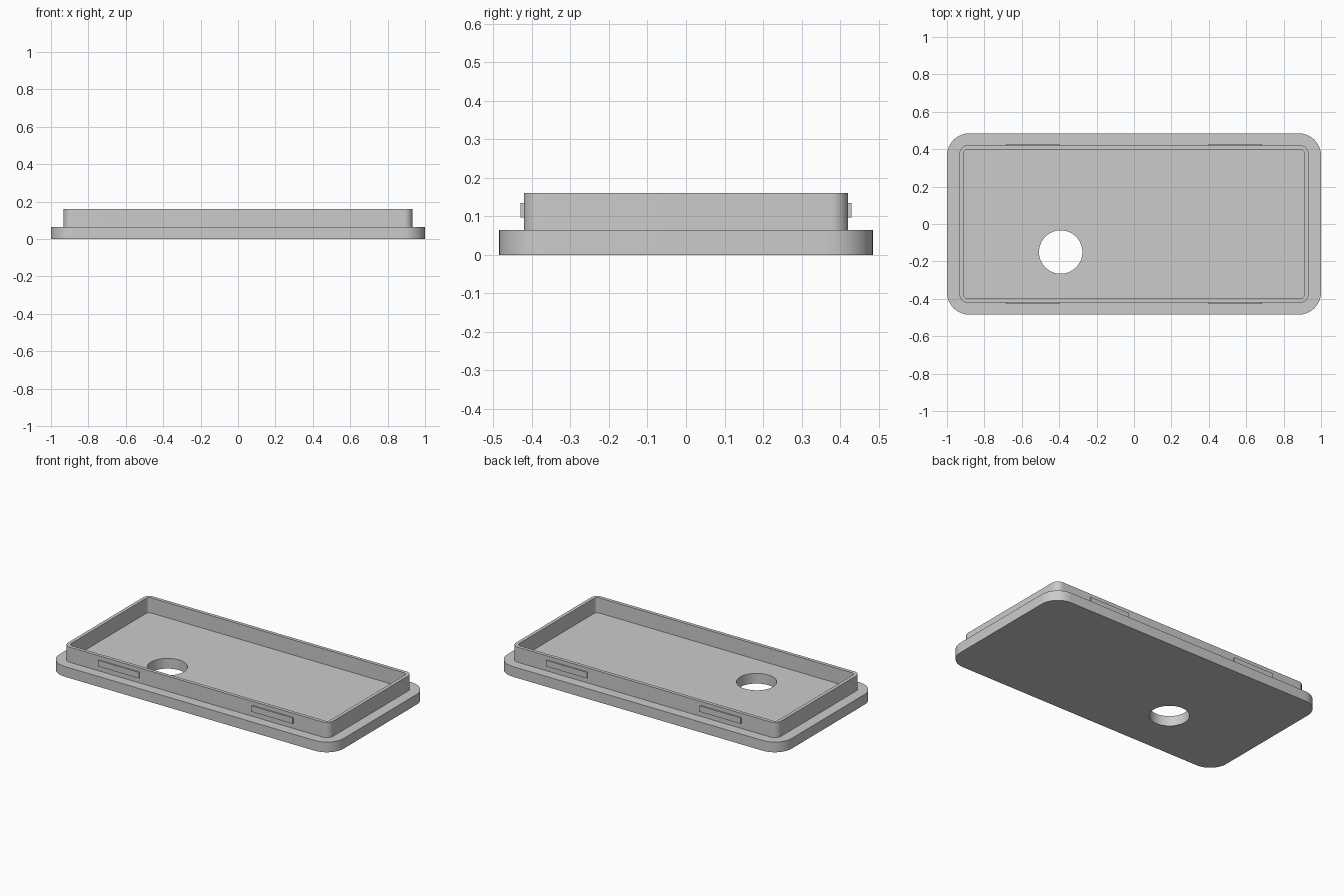
import bpy, bmesh
from math import sin, cos, pi, radians

cube = bpy.data.objects.get("Cube")
if cube:
    bpy.data.objects.remove(cube, do_unlink=True)

grey = bpy.data.materials.new("light grey plastic")
grey.use_nodes = True
colour = (0.6, 0.6, 0.6, 1)
grey.diffuse_color = colour
grey.node_tree.nodes["Principled BSDF"].inputs["Base Color"].default_value = colour


def rounded_rect(hx, hy, r, steps=12):
    """Outline of a rectangle with rounded corners, counter-clockwise."""
    points = []
    for i, (sx, sy) in enumerate([(1, 1), (-1, 1), (-1, -1), (1, -1)]):
        for s in range(steps + 1):
            a = (i + s / steps) * pi / 2
            points.append((sx * (hx - r) + r * cos(a), sy * (hy - r) + r * sin(a)))
    return points


def circle(cx, cy, r, steps=64):
    return [(cx + r * cos(2 * pi * s / steps), cy + r * sin(2 * pi * s / steps))
            for s in range(steps)]


def prism(name, outlines, z0, z1):
    """Solid between two heights; outlines after the first are holes."""
    bm = bmesh.new()
    edges = []
    for outline in outlines:
        verts = [bm.verts.new((x, y, z0)) for x, y in outline]
        edges += [bm.edges.new((v, verts[i - 1])) for i, v in enumerate(verts)]
    bmesh.ops.triangle_fill(bm, edges=edges, use_beauty=True, normal=(0, 0, 1))
    top = bmesh.ops.extrude_face_region(bm, geom=bm.faces[:], use_keep_orig=True)
    for v in top["geom"]:
        if isinstance(v, bmesh.types.BMVert):
            v.co.z = z1
    bmesh.ops.recalc_face_normals(bm, faces=bm.faces[:])
    mesh = bpy.data.meshes.new(name)
    bm.to_mesh(mesh)
    bm.free()
    mesh.materials.append(grey)
    obj = bpy.data.objects.new(name, mesh)
    bpy.context.collection.objects.link(obj)
    bpy.ops.object.select_all(action="DESELECT")
    obj.select_set(True)
    bpy.context.view_layer.objects.active = obj
    bpy.ops.object.shade_smooth_by_angle(angle=radians(30))
    return obj


# Base plate with a round through hole
prism("base_plate", [rounded_rect(1, 0.485, 0.12), circle(-0.392, -0.15, 0.116)], 0, 0.065)

# Thin upright rim around the inner floor
prism("rim", [rounded_rect(0.933, 0.421, 0.045), rounded_rect(0.911, 0.399, 0.023)],
      0.065, 0.161)

# Snap ridges on the long sides of the rim
for side, sy in (("front", -1), ("back", 1)):
    for end, sx in (("left", 1), ("right", -1)):
        corners = [(0.397, 0.415), (0.684, 0.415), (0.684, 0.429), (0.397, 0.429)]
        prism(f"{side}_{end}_snap_ridge", [[(sx * x, sy * y) for x, y in corners]],
              0.097, 0.135)
